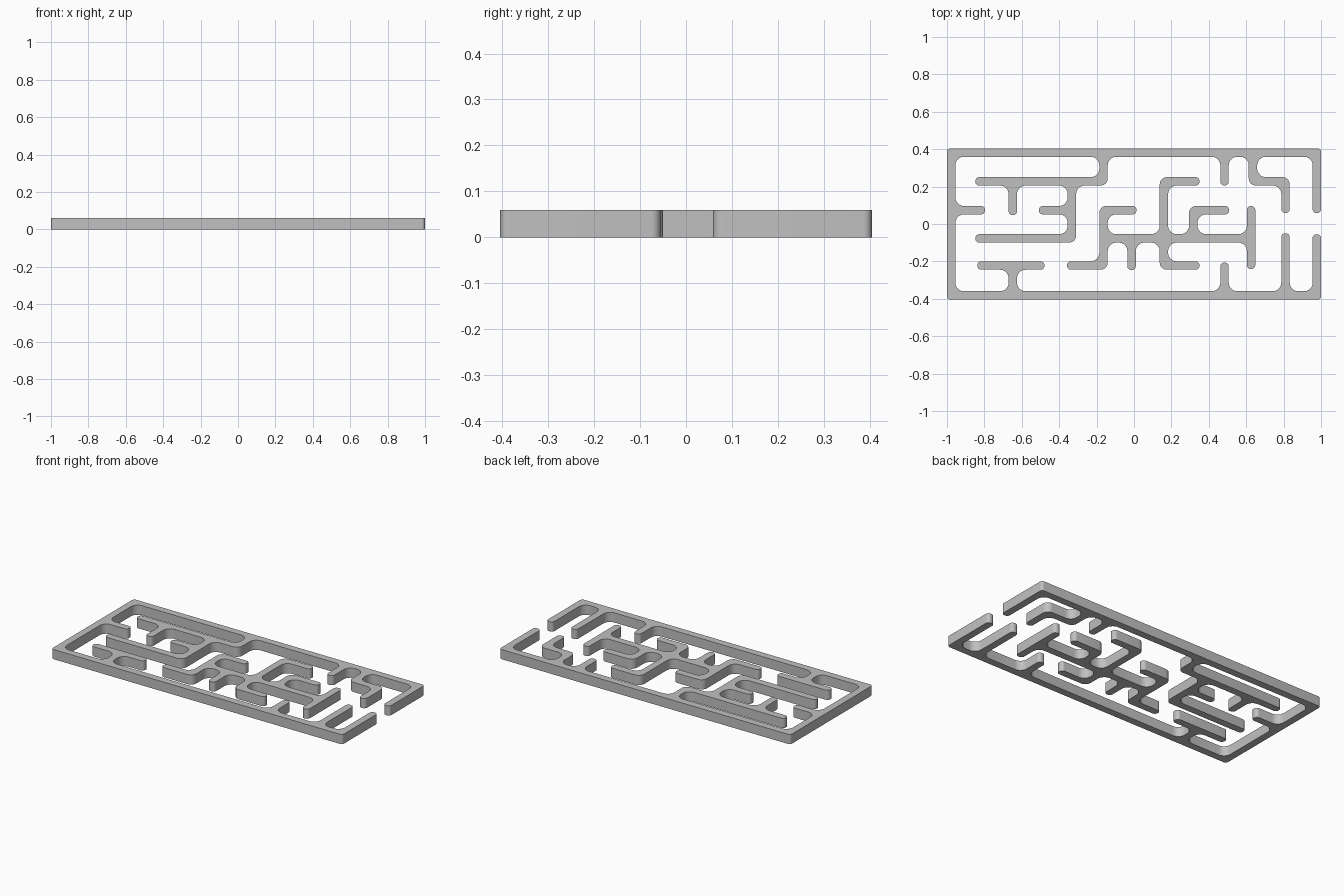
import bpy, bmesh, math
from mathutils import Vector

cube = bpy.data.objects.get("Cube")
if cube:
    bpy.data.objects.remove(cube, do_unlink=True)

HALF, HEIGHT = 0.0225, 0.06       # half wall thickness, wall height
X, Y = 0.9775, 0.382              # centre lines of the outer walls
FILLET, ELBOW, TIP, CORNER = 0.046, 0.038, 0.0205, 0.018

grey = bpy.data.materials.new("light grey")
grey.use_nodes = True
grey.diffuse_color = (0.53, 0.53, 0.53, 1)
grey.node_tree.nodes["Principled BSDF"].inputs["Base Color"].default_value = grey.diffuse_color


def wall_graph(rows, cols):
    """Join centre lines (y, x0, x1) and (x, y0, y1) where they meet."""
    links = {}

    def chain(points):
        points = sorted(set(points))
        for a, b in zip(points, points[1:]):
            links.setdefault(a, []).append(b)
            links.setdefault(b, []).append(a)

    def meets(row, col):
        return row[1] <= col[0] <= row[2] and col[1] <= row[0] <= col[2]

    for r in rows:
        chain([(r[1], r[0]), (r[2], r[0])] + [(c[0], r[0]) for c in cols if meets(r, c)])
    for c in cols:
        chain([(c[0], c[1]), (c[0], c[2])] + [(c[0], r[0]) for r in rows if meets(r, c)])
    return links


def right_of(d):
    return Vector((d.y, -d.x))


def trace(links):
    """Walk round the walls, returning offset corners with rounding radii."""
    u = start = next(p for p in links if len(links[p]) == 1)
    v = links[u][0]
    corners = []
    while True:
        p = Vector(v)
        d = (p - Vector(u)).normalized()

        def turn(q):
            e = (Vector(q) - p).normalized()
            return math.atan2(d.cross(e), d.dot(e)) if q != u else math.pi

        w = min(links[v], key=turn)
        e = (Vector(w) - p).normalized()
        if w == u:                                     # free end
            for side in (1, -1):
                corners.append((p + right_of(d) * HALF * side, TIP))
        elif abs(d.dot(e)) < 0.5:
            c = p + (right_of(d) + right_of(e)) * HALF
            if d.cross(e) < 0:
                radius = FILLET
            else:
                radius = CORNER if abs(c.x) > X and abs(c.y) > Y else ELBOW
            corners.append((c, radius))
        u, v = v, w
        if u == start:
            return corners


def rounded(corners, steps=8):
    points = []
    for i, (p, r) in enumerate(corners):
        before = corners[i - 1][0] - p
        after = corners[(i + 1) % len(corners)][0] - p
        r = min(r, before.length * 0.48, after.length * 0.48)
        a, b = before.normalized() * r, after.normalized() * r
        for k in range(steps + 1):
            t = math.pi / 2 * k / steps
            points.append(p + a + b - b * math.cos(t) - a * math.sin(t))
    return points


def build(name, rows, cols):
    bm = bmesh.new()
    outline = rounded(trace(wall_graph(rows, cols)))
    base = bm.faces.new([bm.verts.new((p.x, p.y, 0)) for p in outline])
    up = bmesh.ops.extrude_face_region(bm, geom=[base], use_keep_orig=True)
    top = [g for g in up["geom"] if isinstance(g, bmesh.types.BMVert)]
    bmesh.ops.translate(bm, verts=top, vec=(0, 0, HEIGHT))
    bmesh.ops.recalc_face_normals(bm, faces=bm.faces)
    caps = [f for f in bm.faces if len(f.verts) > 4]
    bmesh.ops.triangulate(bm, faces=caps)
    mesh = bpy.data.meshes.new(name)
    bm.to_mesh(mesh)
    bm.free()
    mesh.materials.append(grey)
    ob = bpy.data.objects.new(name, mesh)
    bpy.context.collection.objects.link(ob)
    bpy.ops.object.select_all(action="DESELECT")
    ob.select_set(True)
    bpy.context.view_layer.objects.active = ob
    bpy.ops.object.shade_smooth_by_angle(angle=math.radians(30))


# Outer frame, open on the right, with the branches attached to it
build("outer_frame_walls",
      rows=[(Y, -X, X), (-Y, -X, X),
            (0.228, -0.848, -0.163), (0.074, -X, -0.797), (0.074, -0.508, -0.332),
            (-0.077, -0.848, -0.332), (-0.222, -0.838, -0.479), (0.228, 0.636, 0.81)],
      cols=[(-X, -Y, Y), (X, 0.059, Y), (X, -Y, -0.055),
            (-0.163, 0.228, Y), (-0.332, -0.077, 0.228), (-0.648, 0.048, 0.228),
            (-0.648, -Y, -0.222), (0.484, 0.206, Y), (0.636, 0.228, Y),
            (0.81, 0.059, 0.228), (0.484, -Y, -0.206), (0.81, -Y, -0.05)])

# Free-standing cluster in the middle
build("inner_maze_walls",
      rows=[(-0.222, -0.358, -0.163), (0.074, -0.163, 0.013), (-0.077, -0.163, 0.626),
            (0.228, 0.16, 0.35), (-0.222, 0.16, 0.35), (0.074, 0.317, 0.508)],
      cols=[(-0.163, -0.222, 0.074), (-0.013, -0.246, -0.077), (0.16, -0.222, 0.228),
            (0.317, -0.077, 0.074), (0.626, -0.24, 0.096)])
